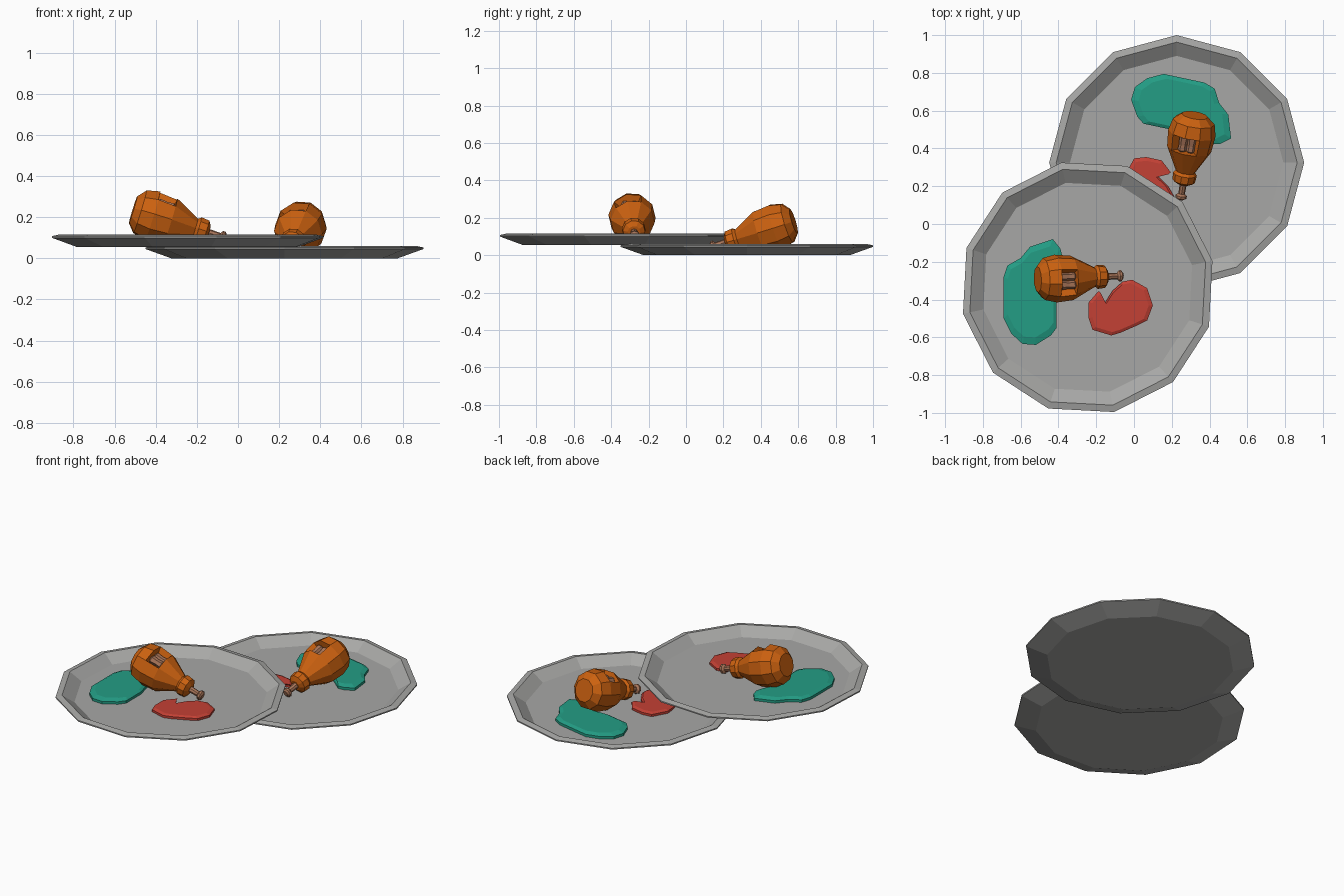
import bpy, bmesh, math
from mathutils import Matrix, Vector

if "Cube" in bpy.data.objects:
    bpy.data.objects.remove(bpy.data.objects["Cube"])


def material(name, rgb):
    m = bpy.data.materials.new(name)
    m.diffuse_color = (*rgb, 1)
    m.use_nodes = True
    m.node_tree.nodes["Principled BSDF"].inputs["Base Color"].default_value = m.diffuse_color
    return m


GREY = material("plate grey", (0.39, 0.39, 0.38))
ORANGE = material("roast orange", (0.60, 0.12, 0.005))
TEAL = material("leaf green", (0.017, 0.34, 0.235))
RED = material("tomato red", (0.55, 0.052, 0.035))
BONE = material("bone brown", (0.40, 0.18, 0.10))


def finish(bm, name, mat, matrix):
    bmesh.ops.recalc_face_normals(bm, faces=bm.faces)
    me = bpy.data.meshes.new(name)
    bm.to_mesh(me)
    bm.free()
    me.materials.append(mat)
    ob = bpy.data.objects.new(name, me)
    ob.matrix_world = matrix
    bpy.context.collection.objects.link(ob)
    return ob


def lathe(profile, sides, phase=0.0):
    """Closed solid of revolution about z; returns bmesh and face rows."""
    bm = bmesh.new()
    rings = [[bm.verts.new((r * math.cos(phase + math.tau * i / sides),
                            r * math.sin(phase + math.tau * i / sides), z))
              for i in range(sides)] for r, z in profile]
    rows = []
    for a, b in zip(rings, rings[1:]):
        rows.append([bm.faces.new((a[i], a[(i + 1) % sides], b[(i + 1) % sides], b[i]))
                     for i in range(sides)])
    bm.faces.new(rings[0])
    bm.faces.new(rings[-1])
    return bm, rows


def slab(outline, low, mid, top, shrink):
    """Thin slice with an upright edge and a bevelled top."""
    bm = bmesh.new()
    c = sum((Vector(p) for p in outline), Vector((0, 0))) / len(outline)
    rings = []
    for z, k in ((low, 1), (mid, 1), (top, shrink)):
        rings.append([bm.verts.new((*(c + (Vector(p) - c) * k), z)) for p in outline])
    n = len(outline)
    for a, b in zip(rings, rings[1:]):
        for i in range(n):
            bm.faces.new((a[i], a[(i + 1) % n], b[(i + 1) % n], b[i]))
    bm.faces.new(rings[0])
    bm.faces.new(rings[-1])
    return bm


# All shapes are measured on the front plate, around its centre
CENTRE = Vector((-0.245, -0.335))


def local(points):
    return [(x - CENTRE.x, y - CENTRE.y) for x, y in points]


LEAF = local([(-0.69, -0.38), (-0.69, -0.50), (-0.65, -0.58), (-0.59, -0.635),
              (-0.52, -0.64), (-0.44, -0.59), (-0.41, -0.55), (-0.41, -0.40),
              (-0.44, -0.28), (-0.38, -0.17), (-0.39, -0.13), (-0.43, -0.08),
              (-0.55, -0.12), (-0.60, -0.18), (-0.67, -0.22), (-0.69, -0.28)])
TOMATO = local([(-0.01, -0.295), (-0.06, -0.305), (-0.114, -0.354), (-0.156, -0.42),
                (-0.188, -0.355), (-0.24, -0.415), (-0.24, -0.50), (-0.22, -0.56),
                (-0.12, -0.59), (-0.07, -0.575), (0.01, -0.54), (0.07, -0.51),
                (0.10, -0.43), (0.07, -0.34)])

PLATE = [(0.55, 0), (0.675, 0.045), (0.675, 0.053), (0.638, 0.061), (0.565, 0.012)]
MEAT = [(0.070, 0.0), (0.112, 0.035), (0.127, 0.10), (0.118, 0.19),
        (0.052, 0.315), (0.064, 0.33), (0.060, 0.37), (0.034, 0.385)]
SHANK = [(0.020, 0.36), (0.017, 0.44), (0.030, 0.45), (0.030, 0.463), (0.018, 0.472)]
MARROW = [(0.012, 0.09), (0.026, 0.11), (0.021, 0.15), (0.024, 0.18), (0.012, 0.195)]

# Meat axis: local z runs from the fat end down to the bone tip
start = Vector((-0.51 - CENTRE.x, -0.293 - CENTRE.y, 0.182))
axis = Vector((0.955, 0.04, -0.295)).normalized()
side = Vector((0, 0, 1)).cross(axis).normalized()
up = axis.cross(side)
AXIS = Matrix.Translation(start) @ Matrix((side, up, axis)).transposed().to_4x4()


def meal(prefix, base):
    # plate
    bm, _ = lathe(PLATE, 12, math.radians(12))
    finish(bm, prefix + "_plate", GREY, base)

    # salad slices
    finish(slab(LEAF, 0.011, 0.028, 0.038, 0.86), prefix + "_leaf", TEAL, base)
    finish(slab(TOMATO, 0.011, 0.026, 0.034, 0.88), prefix + "_tomato", RED, base)

    # roast with a bite pushed into its upper side (bite tilted to the front)
    n = 10
    phase = math.radians(90 + 14) - math.tau / n
    bm, rows = lathe(MEAT, n, phase)
    res = bmesh.ops.extrude_face_region(bm, geom=rows[2][:2])
    bmesh.ops.delete(bm, geom=rows[2][:2], context='FACES_ONLY')
    for v in res["geom"]:
        if isinstance(v, bmesh.types.BMVert):
            v.co.x *= 0.5
            v.co.y *= 0.5
            v.co.z += (0.145 - v.co.z) * 0.15
    finish(bm, prefix + "_roast", ORANGE, base @ AXIS)

    # bone: outer shank and the two ends showing in the bite
    bm, _ = lathe(SHANK, 8)
    finish(bm, prefix + "_bone_shank", BONE, base @ AXIS)
    for i, x in enumerate((-0.036, 0.008)):
        bm, _ = lathe(MARROW, 6)
        finish(bm, f"{prefix}_bitten_bone_{i}", BONE,
               base @ AXIS @ Matrix.Translation((x, 0.066, 0)))


meal("front", Matrix.Translation((CENTRE.x, CENTRE.y, 0.055)))
meal("back", Matrix.Translation((0.226, 0.325, 0)) @ Matrix.Rotation(math.radians(-102), 4, 'Z'))
